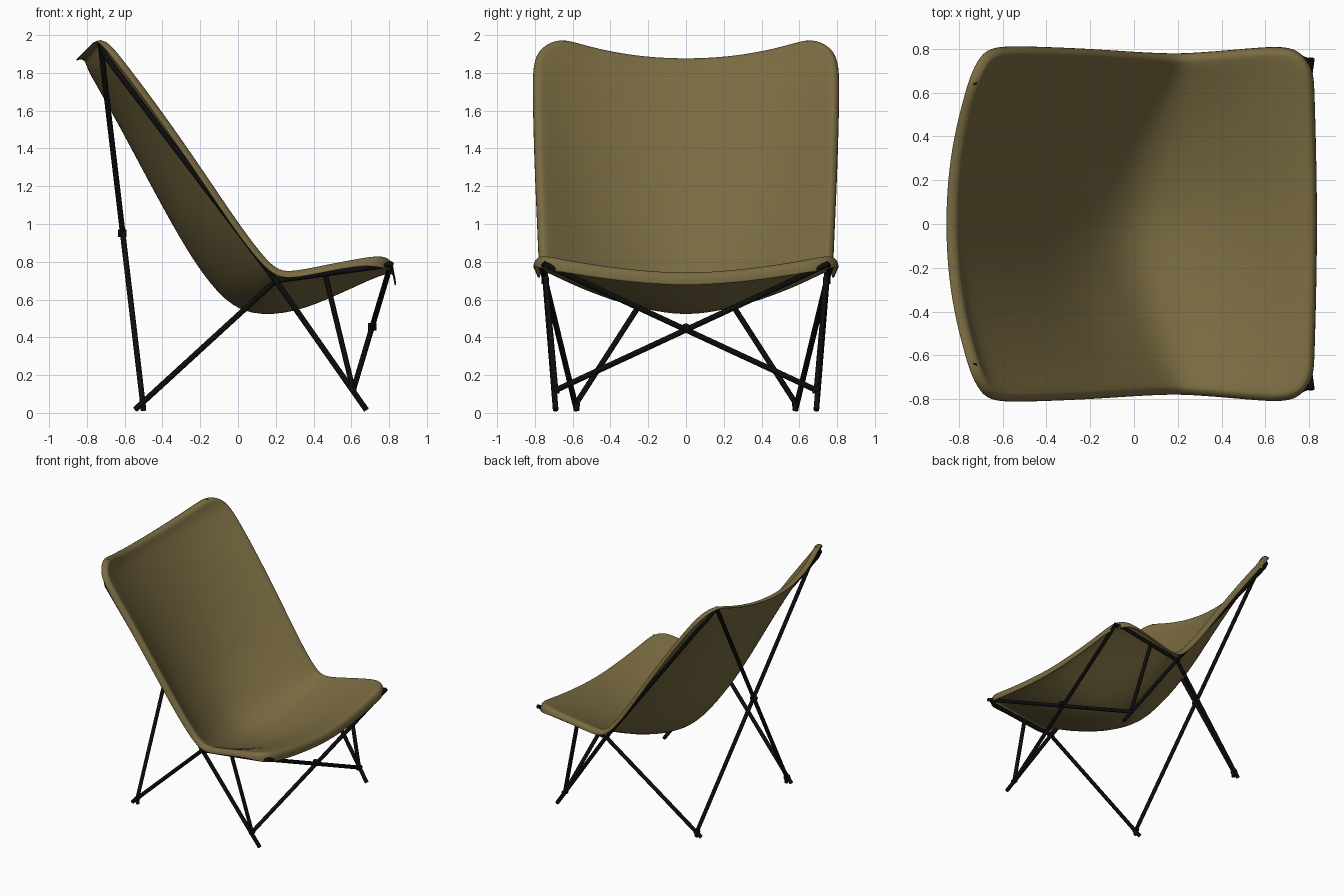
import bpy, bmesh, math
from mathutils import Vector

cube = bpy.data.objects.get("Cube")
if cube:
    bpy.data.objects.remove(cube, do_unlink=True)


def material(name, rgb, rough):
    m = bpy.data.materials.new(name)
    m.use_nodes = True
    m.diffuse_color = (*rgb, 1)
    b = next(n for n in m.node_tree.nodes if n.type == 'BSDF_PRINCIPLED')
    b.inputs["Base Color"].default_value = (*rgb, 1)
    b.inputs["Roughness"].default_value = rough
    return m


canvas = material("olive canvas", (0.19, 0.145, 0.053), 0.8)
steel = material("black steel", (0.004, 0.004, 0.004), 0.5)

# Sling stations from the top of the back to the front of the seat:
# centre x, z | edge x, z | half width
STATIONS = [
    (-.805, 1.858, -.70, 1.965, .66), (-.79, 1.81, -.66, 1.93, .74),
    (-.755, 1.75, -.61, 1.87, .775), (-.61, 1.49, -.42, 1.62, .77),
    (-.42, 1.13, -.21, 1.32, .762), (-.28, .88, -.03, 1.05, .75),
    (-.15, .68, .10, .87, .742), (.01, .52, .20, .755, .738),
    (.25, .52, .28, .745, .742), (.45, .59, .45, .78, .755),
    (.65, .685, .66, .82, .775), (.755, .73, .745, .833, .76),
    (.805, .742, .79, .82, .70),
]
COLS = 16
LAST = len(STATIONS) - 1
# Rolled hem steps: outward, downward
HEM = [(.015, .003), (.032, .014), (.037, .036)]


def station_normal(i):
    """Upper-side direction of the sling edge at a station."""
    if i < 7:
        return Vector((.82, 0, .57))
    if i == 7:
        return Vector((.36, 0, .93))
    return Vector((-.15, 0, .99)) if i < 11 else Vector((.15, 0, .99))


def build_sling():
    bm = bmesh.new()
    grid = []
    for i, (cx, cz, ex, ez, hw) in enumerate(STATIONS):
        power = 2.1 if i < 6 else 1.7
        row = []
        for j in range(COLS + 1):
            v = 2 * j / COLS - 1
            k = abs(v) ** power
            row.append(bm.verts.new((cx + (ex - cx) * k, v * hw, cz + (ez - cz) * k)))
        grid.append(row)
    for i in range(LAST):
        for j in range(COLS):
            bm.faces.new((grid[i][j], grid[i + 1][j], grid[i + 1][j + 1], grid[i][j + 1]))

    # Hem rolled outward and down around the whole outline
    loop = [(0, j) for j in range(COLS)] + [(i, COLS) for i in range(LAST)]
    loop += [(LAST, j) for j in range(COLS, 0, -1)] + [(i, 0) for i in range(LAST, 0, -1)]
    base = [grid[i][j] for i, j in loop]
    n = len(loop)
    rings = [base]
    for out_step, down_step in HEM:
        ring = []
        for k, (i, j) in enumerate(loop):
            tangent = base[(k + 1) % n].co - base[k - 1].co
            normal = station_normal(i)
            out = normal.cross(tangent).normalized()
            drop = down_step * (1.7 if i >= 11 else 1)
            ring.append(bm.verts.new(base[k].co + out * out_step - normal * drop))
        rings.append(ring)
    for a, b in zip(rings, rings[1:]):
        for k in range(n):
            m = (k + 1) % n
            bm.faces.new((a[k], a[m], b[m], b[k]))
    bmesh.ops.recalc_face_normals(bm, faces=bm.faces)
    for f in bm.faces:
        f.smooth = True
    me = bpy.data.meshes.new("sling_seat")
    bm.to_mesh(me)
    bm.free()
    ob = bpy.data.objects.new("sling_seat", me)
    bpy.context.collection.objects.link(ob)
    me.materials.append(canvas)
    sub = ob.modifiers.new("smooth", 'SUBSURF')
    sub.levels = sub.render_levels = 2
    thick = ob.modifiers.new("cloth thickness", 'SOLIDIFY')
    thick.thickness = .006
    thick.offset = 0


def tube(name, points, side=1, radius=.015):
    """Round bar through the points, mirrored in y by side."""
    cu = bpy.data.curves.new(name, 'CURVE')
    cu.dimensions = '3D'
    cu.bevel_depth = radius
    cu.bevel_resolution = 2
    cu.use_fill_caps = True
    sp = cu.splines.new('POLY')
    sp.points.add(len(points) - 1)
    for p, (x, y, z) in zip(sp.points, points):
        p.co = (x, y * side, z, 1)
    cu.materials.append(steel)
    ob = bpy.data.objects.new(name, cu)
    bpy.context.collection.objects.link(ob)


build_sling()

# Folding frame, one set of bars per side
for side, tag in ((1, "plus_y"), (-1, "minus_y")):
    tube(f"back_rail_and_front_leg_{tag}",
         [(-.725, .66, 1.955), (-.70, .73, 1.89), (-.65, .765, 1.82),
          (.20, .745, .70), (.68, .69, .015)], side)
    tube(f"seat_rail_and_rear_leg_{tag}",
         [(.80, .74, .785), (.74, .765, .775), (.20, .745, .70), (-.545, .58, .018)], side)
    tube(f"rear_cross_bar_{tag}",
         [(-.73, -.65, 1.965), (-.505, .575, .06), (-.50, .58, .012)], side)
    tube(f"front_cross_bar_{tag}", [(.81, .755, .79), (.61, -.69, .12)], side)
    tube(f"seat_brace_{tag}", [(.46, .745, .74), (.61, .69, .12)], side)
    # Pivot pins where the bars meet
    for name, (x, y, z) in (("fold_pin", (.20, .745, .70)), ("brace_pin", (.61, .69, .12)),
                            ("rear_foot_pin", (-.505, .58, .055))):
        tube(f"{name}_{tag}", [(x, y - .02, z), (x, y + .02, z)], side, .018)

# Centre pivots of the two crossed pairs
for name, x, z in (("rear_pivot", -.613, .95), ("front_pivot", .71, .455)):
    tube(name, [(x - .022, 0, z), (x + .022, 0, z)], 1, .02)
